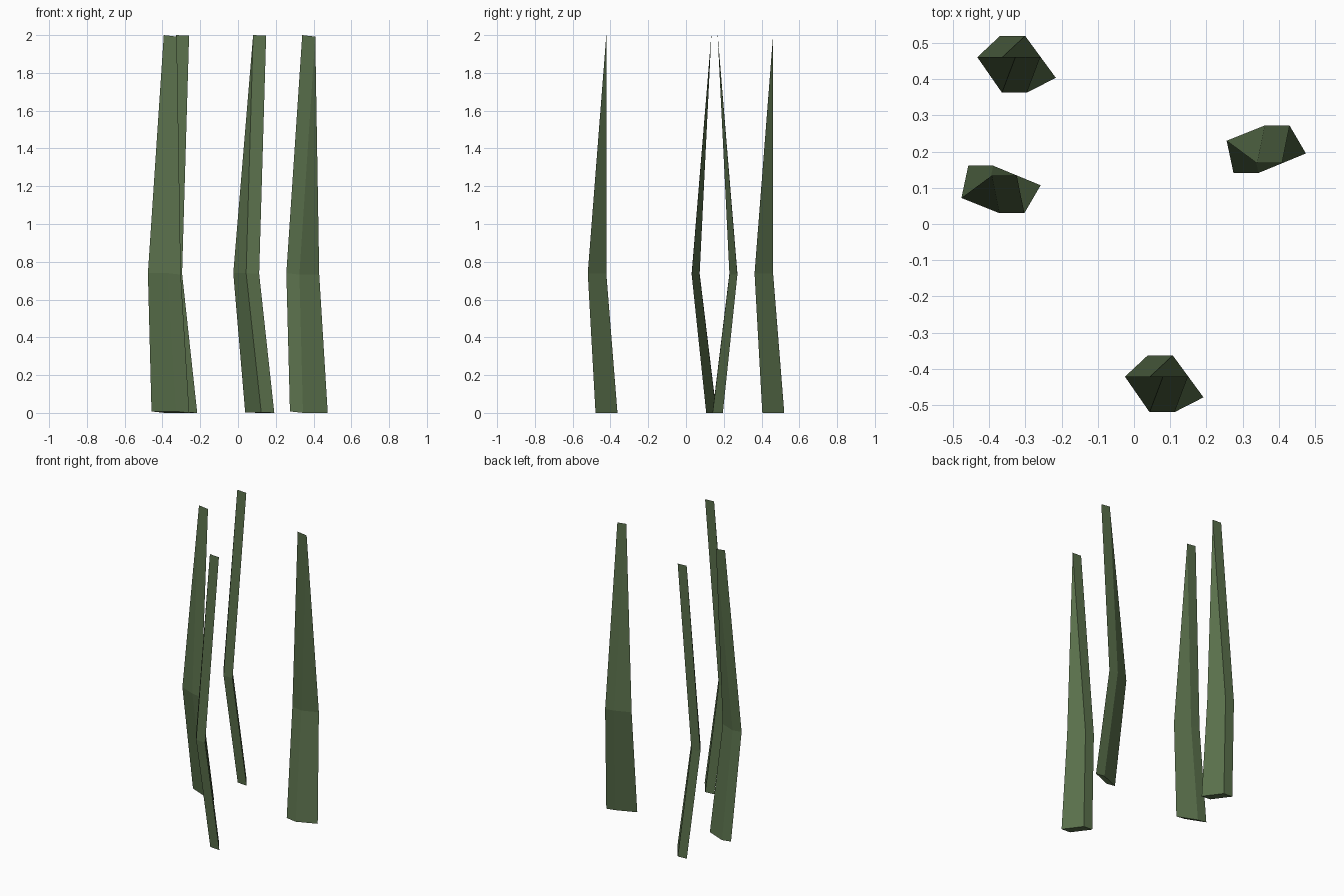
import bpy, bmesh
from mathutils import Vector

if "Cube" in bpy.data.objects:
    bpy.data.objects.remove(bpy.data.objects["Cube"])

green = bpy.data.materials.new("reed_green")
green.diffuse_color = (0.10, 0.16, 0.07, 1)
green.use_nodes = True
green.node_tree.nodes["Principled BSDF"].inputs["Base Color"].default_value = green.diffuse_color

# Flat blade outlines: base pair, bend pair, tip
TILTED = [(-0.370, 0.520, 0.003), (-0.285, 0.404, 0.003),
          (-0.365, 0.363, 0.74), (-0.433, 0.461, 0.74), (-0.328, 0.461, 2.0)]
BROAD = [(0.275, 0.141, 0.008), (0.406, 0.195, 0.008),
         (0.361, 0.272, 0.74), (0.256, 0.230, 0.74), (0.340, 0.168, 2.0)]


def blade(name, outline, thickness, shift=(0, 0, 0), mirror_y=None):
    """Extrude a bent, pointed blade sheet sideways into a solid."""
    pts = [Vector(p) for p in outline]
    if mirror_y is not None:
        pts = [Vector((p.x, 2 * mirror_y - p.y, p.z)) for p in pts]
    bm = bmesh.new()
    v = [bm.verts.new(p + Vector(shift)) for p in pts]
    faces = [bm.faces.new(v[:4]), bm.faces.new((v[3], v[2], v[4]))]
    ext = bmesh.ops.extrude_face_region(bm, geom=faces, use_keep_orig=True)
    moved = [g for g in ext["geom"] if isinstance(g, bmesh.types.BMVert)]
    bmesh.ops.translate(bm, verts=moved, vec=thickness)
    bmesh.ops.recalc_face_normals(bm, faces=bm.faces)
    mesh = bpy.data.meshes.new(name)
    bm.to_mesh(mesh)
    bm.free()
    mesh.materials.append(green)
    bpy.context.collection.objects.link(bpy.data.objects.new(name, mesh))


# Two tilted blades, two broad blades (one mirrored)
blade("reed_blade_back", TILTED, (0.069, 0, -0.003))
blade("reed_blade_front", TILTED, (0.069, 0, -0.003), shift=(0.408, -0.883, 0))
blade("reed_blade_right", BROAD, (0.069, 0, -0.008))
blade("reed_blade_left", BROAD, (0.069, 0, -0.008), shift=(-0.733, 0, 0), mirror_y=0.151)
